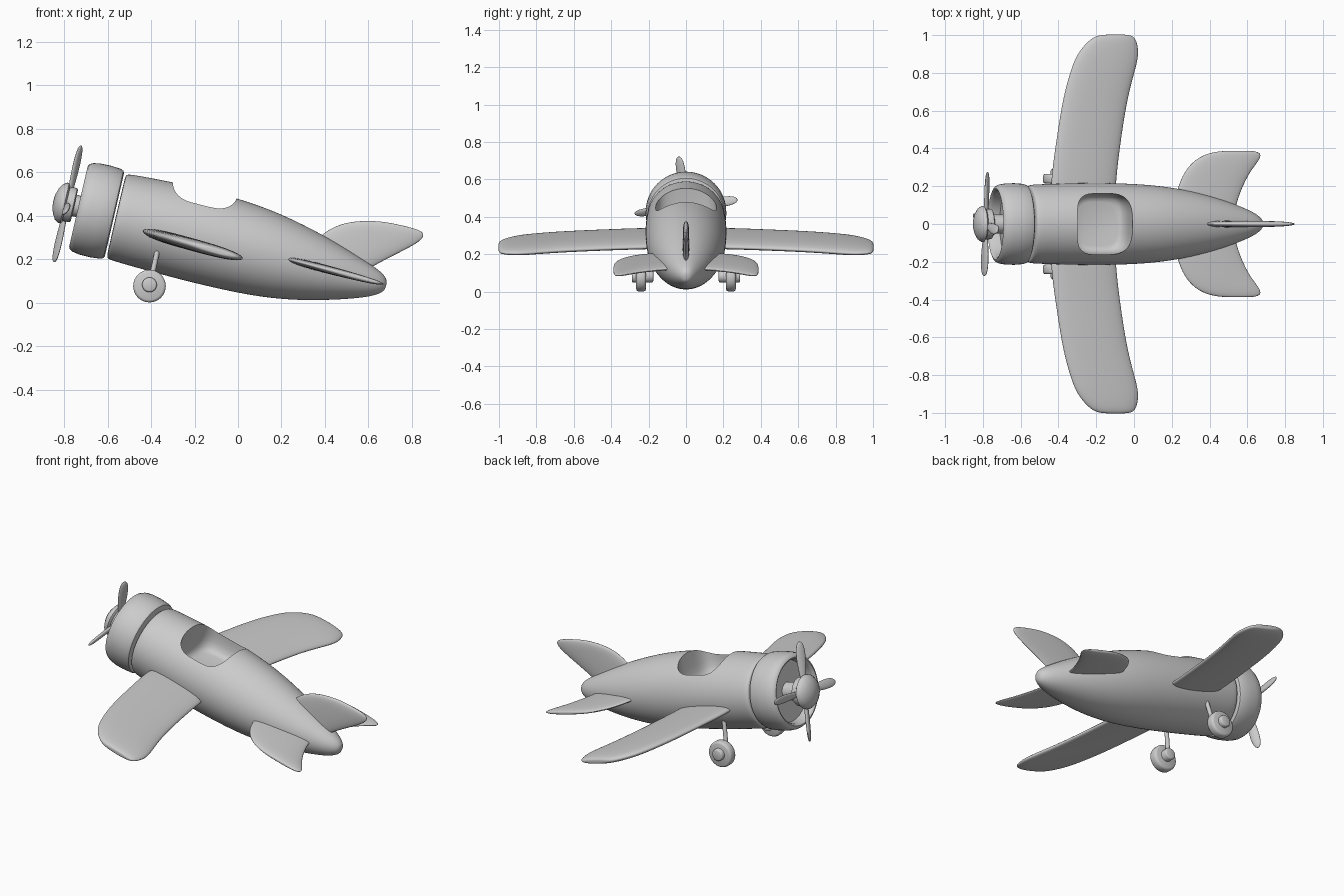
import bpy, bmesh
from math import sin, cos, pi, radians
from mathutils import Matrix, Vector

if "Cube" in bpy.data.objects:
    bpy.data.objects.remove(bpy.data.objects["Cube"])

# Everything but the landing gear is built along a body axis pitched nose-up
BODY = Matrix.Translation((0, 0, 0.273)) @ Matrix.Rotation(radians(13), 4, 'Y')


def loft(name, rings, subsurf=0, mirror=False, matrix=BODY):
    """Skin closed rings of equal point count and cap both ends."""
    bm = bmesh.new()
    vs = [[bm.verts.new(p) for p in r] for r in rings]
    n = len(vs[0])
    for a, b in zip(vs, vs[1:]):
        for i in range(n):
            bm.faces.new((a[i], a[(i + 1) % n], b[(i + 1) % n], b[i]))
    bm.faces.new(vs[0])
    bm.faces.new(vs[-1])
    bmesh.ops.recalc_face_normals(bm, faces=bm.faces)
    me = bpy.data.meshes.new(name)
    bm.to_mesh(me)
    bm.free()
    ob = bpy.data.objects.new(name, me)
    bpy.context.collection.objects.link(ob)
    ob.matrix_world = matrix
    if subsurf:
        m = ob.modifiers.new("smooth", 'SUBSURF')
        m.levels = m.render_levels = subsurf
    if mirror:
        ob.modifiers.new("mirror", 'MIRROR').use_axis = (False, True, False)
    return ob


def finish(ob, angle=40):
    bpy.ops.object.select_all(action='DESELECT')
    ob.select_set(True)
    bpy.context.view_layer.objects.active = ob
    bpy.ops.object.convert(target='MESH')
    bpy.ops.object.shade_smooth_by_angle(angle=radians(angle))


def revolve(name, profile, n=48):
    """Turn (along, radius) points round the body axis."""
    rings = [[(u, r * cos(2 * pi * i / n), r * sin(2 * pi * i / n)) for i in range(n)]
             for u, r in profile]
    finish(loft(name, rings))


SECTION = [(0, 0), (.07, .65), (.28, 1), (.7, 1), (.93, .6), (1, 0),
           (.93, -.6), (.7, -1), (.28, -1), (.07, -.65)]


def blade_surface(name, rows, thick, base, slope, upright=False):
    """Wing, tailplane or fin: rows of (span, leading, trailing, thickness factor)."""
    rings = []
    for s, le, te, f in rows:
        ring = []
        for c, t in SECTION:
            u, h = le + c * (te - le), t * thick * f
            ring.append((u, h, s) if upright else (u, s, base + slope * u + h))
        rings.append(ring)
    finish(loft(name, rings, 2, not upright), 60)


# Fuselage: (along, top, bottom, half width)
body = [(-.575, .178, -.188, .19), (-.572, .196, -.206, .208), (-.53, .2, -.21, .211),
        (-.35, .208, -.219, .217), (-.15, .208, -.225, .219), (.05, .194, -.224, .212),
        (.2, .169, -.214, .196), (.35, .132, -.19, .168), (.48, .092, -.157, .132),
        (.58, .056, -.127, .096), (.65, .03, -.101, .066), (.69, .008, -.077, .04),
        (.708, -.015, -.055, .018)]
N = 32
fuselage = loft("fuselage", [[(u, hw * cos(2 * pi * i / N),
                               (t + b) / 2 + (t - b) / 2 * sin(2 * pi * i / N))
                              for i in range(N)] for u, t, b, hw in body], 2)


# Cockpit opening: rounded-square cutter with a filleted floor
def power(v):
    return abs(v) ** .55 * (1 if v > 0 else -1)


M = 48
cutter = loft("cockpit_cutter", [[(-.203 + .15 * f * power(cos(2 * pi * i / M)),
                                   .162 * f * power(sin(2 * pi * i / M)), w)
                                  for i in range(M)]
                                 for w, f in [(.02, .72), (.026, .84), (.044, .93),
                                              (.075, .98), (.11, 1), (.4, 1)]])
cutter.hide_render = True
cut = fuselage.modifiers.new("cockpit", 'BOOLEAN')
cut.operation, cut.solver, cut.object = 'DIFFERENCE', 'EXACT', cutter
finish(fuselage)
bpy.data.objects.remove(cutter)

# Engine cowl with recessed face
revolve("engine_cowl", [(-.583, .02), (-.583, .195), (-.588, .206), (-.602, .212),
                        (-.65, .216), (-.70, .215), (-.732, .209), (-.748, .2),
                        (-.753, .188), (-.748, .179), (-.735, .174), (-.69, .172), (-.69, .02)])

# Propeller hub, spinner and shaft
revolve("propeller_shaft", [(-.68, .05), (-.79, .05)], 24)
revolve("propeller_hub", [(-.772, .02), (-.772, .072), (-.777, .08), (-.80, .082),
                          (-.815, .078), (-.815, .02)], 32)
revolve("spinner", [(-.81, .03), (-.81, .085), (-.818, .095), (-.828, .095), (-.846, .082),
                    (-.86, .058), (-.869, .03), (-.871, .005)], 32)

# Four twisted propeller blades
for k in range(4):
    rings = []
    for r, hw, th in [(.04, .014, .011), (.1, .02, .012), (.16, .028, .012), (.22, .029, .011),
                      (.255, .023, .009), (.272, .014, .006), (.278, .004, .003)]:
        ring = []
        for i in range(14):
            a = 2 * pi * i / 14
            p, q = hw * cos(a), th * sin(a)
            tw = radians(28)
            ring.append((q * cos(tw) + p * sin(tw), p * cos(tw) - q * sin(tw), r))
        rings.append(ring)
    turn = Matrix.Translation((-.805, 0, 0)) @ Matrix.Rotation(radians(8 + 90 * k), 4, 'X')
    finish(loft(f"propeller_blade_{k + 1}", rings, 1, matrix=BODY @ turn))

# Wings, tailplane and fin
blade_surface("wings", [(.12, -.452, -.08, 1), (.25, -.448, -.074, 1), (.4, -.426, -.056, 1),
                        (.65, -.388, -.018, 1), (.8, -.346, .024, 1), (.9, -.308, .052, .95),
                        (.975, -.238, .034, .8), (1.0, -.19, .01, .5), (1.003, -.12, -.05, .25)],
              .029, -.062, -.043)
blade_surface("tailplane", [(.03, .2, .56, 1), (.1, .21, .568, 1), (.18, .23, .596, 1),
                            (.28, .268, .646, .95), (.35, .338, .708, .85),
                            (.38, .42, .7, .6), (.388, .5, .65, .3)],
              .019, -.012, -.03)
blade_surface("tail_fin", [(-.03, .33, .57, 1), (.04, .32, .637, 1), (.12, .35, .735, 1),
                           (.175, .405, .80, .95), (.212, .47, .832, .9),
                           (.238, .56, .83, .7), (.25, .65, .79, .4)],
              .018, 0, 0, True)


# Landing gear, mirrored across the centre line
def cylinder(name, a, b, radius, n, bevel=0):
    a, b = Vector(a), Vector(b)
    d = (b - a).normalized()
    p = d.orthogonal().normalized()
    q = d.cross(p)
    L = (b - a).length
    prof = [(0, radius), (L, radius)] if not bevel else [
        (0, radius - bevel), (bevel * .3, radius - bevel * .3), (bevel, radius),
        (L - bevel, radius), (L - bevel * .3, radius - bevel * .3), (L, radius - bevel)]
    rings = [[a + d * t + (p * cos(2 * pi * i / n) + q * sin(2 * pi * i / n)) * r
              for i in range(n)] for t, r in prof]
    finish(loft(name, rings, 0, True, Matrix()), 50)


cylinder("wheels", (-.407, .214, .076), (-.407, .266, .076), .075, 32, .012)
cylinder("wheel_hubs", (-.407, .175, .082), (-.407, .29, .082), .034, 24, .008)
cylinder("gear_struts", (-.405, .195, .08), (-.368, .168, .25), .012, 16)
